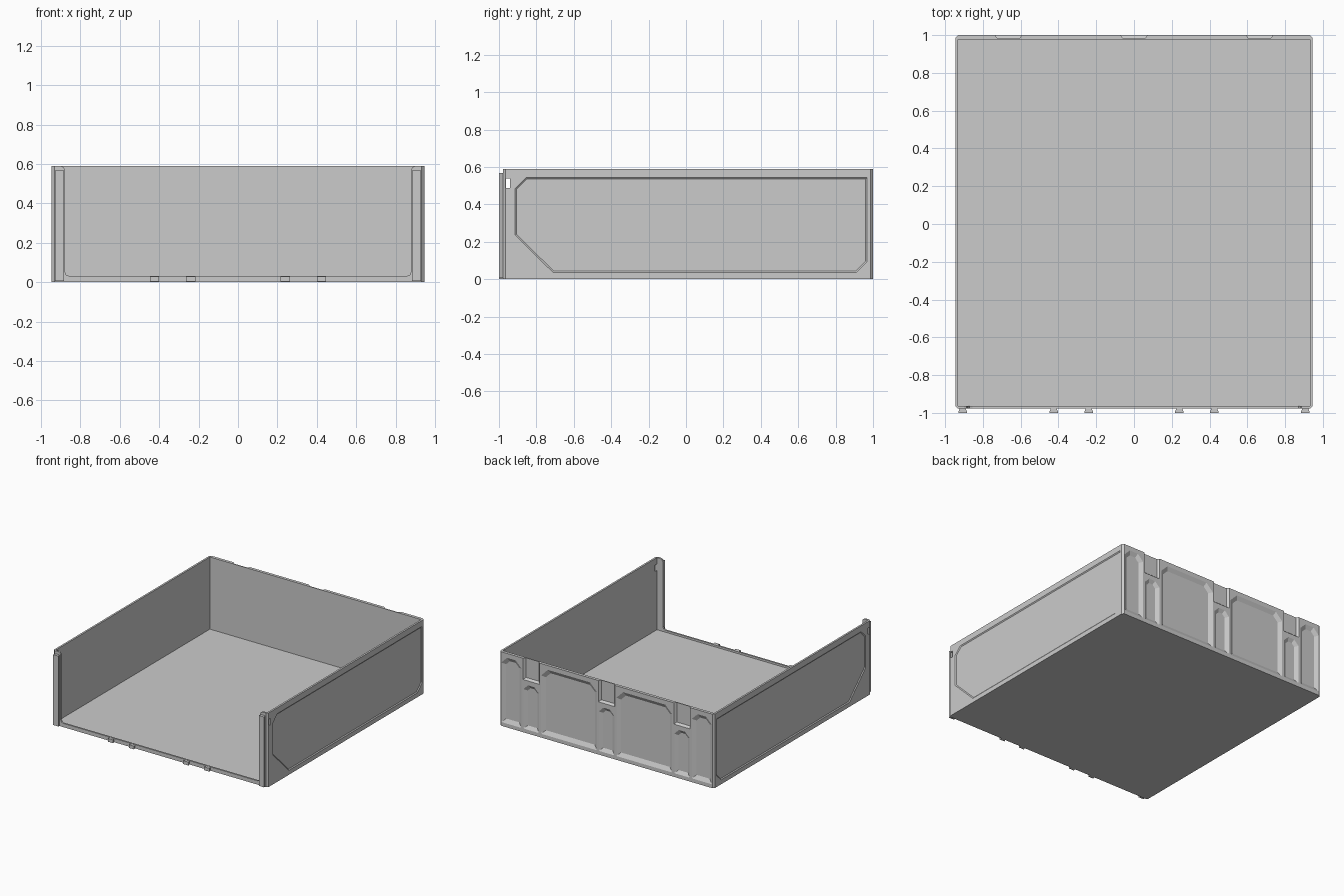
import bpy, bmesh
from mathutils import Vector

if "Cube" in bpy.data.objects:
    bpy.data.objects.remove(bpy.data.objects["Cube"])

X, YF, YB, H = 0.946, -0.978, 1.0, 0.59      # outer half width, front, back, height
WALL, BACK = 0.015, 0.024


def loft(name, rings):
    """Closed solid through rings of 3D points."""
    bm = bmesh.new()
    vs = [[bm.verts.new(p) for p in r] for r in rings]
    n = len(vs[0])
    for a, b in zip(vs, vs[1:]):
        for i in range(n):
            j = (i + 1) % n
            bm.faces.new((a[i], a[j], b[j], b[i]))
    bm.faces.new(vs[0])
    bm.faces.new(vs[-1])
    bmesh.ops.recalc_face_normals(bm, faces=bm.faces)
    me = bpy.data.meshes.new(name)
    bm.to_mesh(me)
    bm.free()
    ob = bpy.data.objects.new(name, me)
    bpy.context.collection.objects.link(ob)
    return ob


def inset(poly, d):
    """Offset a convex counter-clockwise polygon inwards."""
    pts = [Vector(p) for p in poly]
    out = []
    for i, p in enumerate(pts):
        a = (p - pts[i - 1]).normalized()
        b = (pts[(i + 1) % len(pts)] - p).normalized()
        na, nb = Vector((-a.y, a.x)), Vector((-b.y, b.x))
        out.append(p + (na + nb) * d / (1 + na.dot(nb)))
    return out


def box(name, x0, x1, y0, y1, z0, z1):
    q = [(x0, y0), (x1, y0), (x1, y1), (x0, y1)]
    return loft(name, [[(x, y, z) for x, y in q] for z in (z0, z1)])


def cut(target, cutter):
    m = target.modifiers.new("cut", 'BOOLEAN')
    m.operation, m.solver, m.object = 'DIFFERENCE', 'EXACT', cutter
    bpy.context.view_layer.objects.active = target
    bpy.ops.object.modifier_apply(modifier=m.name)
    bpy.data.objects.remove(cutter)


def chamfered(a0, a1, z0, z1, top, bottom):
    return [(a0 + bottom, z0), (a1 - bottom, z0), (a1, z0 + bottom), (a1, z1 - top),
            (a1 - top, z1), (a0 + top, z1), (a0, z1 - top), (a0, z0 + bottom)]


# Outer block with chamfered vertical edges, hollowed out
c = 0.014
plan = [(-X + c, YF), (X - c, YF), (X, YF + c), (X, YB - c),
        (X - c, YB), (-X + c, YB), (-X, YB - c), (-X, YF + c)]
tray = loft("open_tray", [[(x, y, z) for x, y in plan] for z in (0, H)])
cut(tray, box("cavity", -X + WALL, X - WALL, YF + 0.014, YB - BACK, 0.015, 1))

# Front opening leaving narrow flanges and a low lip
half = [(0.855, 0.03), (0.872, 0.036), (0.88, 0.055), (0.88, 0.572), (0.886, 0.584), (0.9, H), (0.9, 0.7)]
opening = half + [(-x, z) for x, z in reversed(half)]
cut(tray, loft("opening", [[(x, y, z) for x, z in opening] for y in (-1.1, YF + 0.03)]))

# Small through slots near the front of the side walls
cut(tray, box("slots", -1.1, 1.1, -0.962, -0.942, 0.487, 0.538))

# Shallow angular panels on both sides
side = [(-0.71, 0.035), (0.91, 0.035), (0.968, 0.093), (0.968, 0.543),
        (-0.855, 0.543), (-0.913, 0.485), (-0.913, 0.235)]
for s in (-1, 1):
    rings = [(side, X + 0.05), (side, X), (inset(side, 0.008), X - 0.006)]
    cut(tray, loft("side_panel", [[(s * d, y, z) for y, z in p] for p, d in rings]))


def back_pocket(poly, slope, depth):
    rings = [(poly, YB + 0.05), (poly, YB), (inset(poly, slope), YB - depth)]
    cut(tray, loft("back_pocket", [[(x, y, z) for x, z in p] for p, y in rings]))


# Sloped pockets across the back: outer bays and wide bays
for s in (-1, 1):
    for a, b, ch in ((0.752, 0.928, 0.05), (0.086, 0.578, 0.06)):
        x0, x1 = sorted((s * a, s * b))
        back_pocket(chamfered(x0, x1, 0.03, 0.555, ch, 0.008), 0.03, 0.017)

# Narrow bays: low pocket with an open-topped guide slot above
for cx in (-0.665, 0, 0.665):
    back_pocket(chamfered(cx - 0.068, cx + 0.068, 0.03, 0.385, 0.04, 0.008), 0.026, 0.017)
    back_pocket([(cx - 0.072, 0.42), (cx + 0.072, 0.42), (cx + 0.072, 0.7), (cx - 0.072, 0.7)], 0.014, 0.017)


def dovetail(name, cx, w, z0, z1):
    prof = [(cx - w, -1), (cx + w, -1), (cx + w, -0.994),
            (cx + w * 0.65, YF + 0.002), (cx - w * 0.65, YF + 0.002), (cx - w, -0.994)]
    loft(name, [[(x, y, z) for x, y in prof] for z in (z0, z1)])


# Front dovetail rails and small floor tabs
for s in (-1, 1):
    dovetail("front_rail", s * 0.907, 0.023, 0.006, 0.567)
    for cx in (0.24, 0.425):
        dovetail("floor_tab", s * cx, 0.023, 0.002, 0.028)
